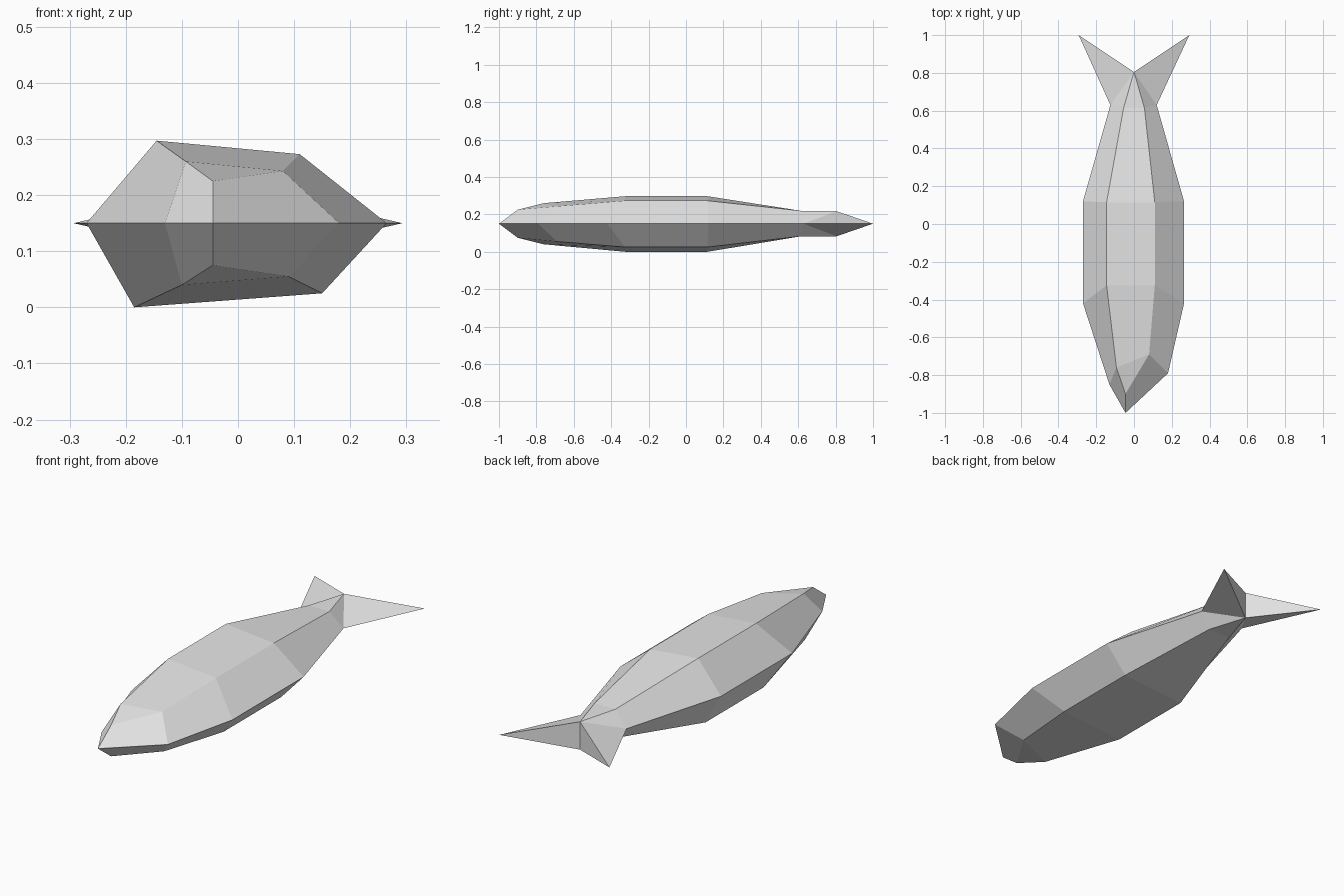
import bpy
import bmesh

cube = bpy.data.objects.get("Cube")
if cube:
    bpy.data.objects.remove(cube)

# Material
grey = bpy.data.materials.new("plain grey")
grey.use_nodes = True
colour = (0.8, 0.8, 0.8, 1)
grey.diffuse_color = colour
grey.node_tree.nodes["Principled BSDF"].inputs["Base Color"].default_value = colour

MID = 0.15  # height of the side seam

# Seam stations: y and x of the right and left side edges, nose to tail
seam = [((-0.13, -0.85), (0.18, -0.79)),
        ((-0.27, -0.42), (0.265, -0.42)),
        ((-0.27, 0.12), (0.265, 0.12)),
        ((-0.125, 0.63), (0.12, 0.63))]

# Ridge stations: (x, y, height from the seam) for the right and left ridges
back = [((-0.093, -0.76, 0.11), (0.08, -0.69, 0.093)),
        ((-0.145, -0.325, 0.147), (0.11, -0.325, 0.123)),
        ((-0.145, 0.115, 0.147), (0.11, 0.115, 0.123)),
        ((-0.055, 0.615, 0.069), (0.055, 0.615, 0.069))]
belly = [((-0.10, -0.76, -0.11), (0.09, -0.69, -0.095)),
         ((-0.185, -0.325, -0.15), (0.15, -0.325, -0.125)),
         ((-0.185, 0.115, -0.15), (0.15, 0.115, -0.125)),
         ((-0.06, 0.615, -0.067), (0.06, 0.615, -0.067))]

bm = bmesh.new()


def point(x, y, h=0):
    return bm.verts.new((x, y, MID + h))


nose = point(-0.045, -1)
edges = [[point(*p) for p in pair] for pair in seam]
tips = [point(-0.293, 1), point(0.293, 1)]
roots = []

# Back and belly shells, each with its snout, flanks and half of the tail fin
for ridge, sign in ((back, 1), (belly, -1)):
    ridges = [[point(*p) for p in pair] for pair in ridge]
    snout = point(-0.045, -0.9, sign * 0.075)
    root = point(0, 0.805, sign * 0.067)
    roots.append(root)
    bm.faces.new((snout, *ridges[0]))
    bm.faces.new((*ridges[-1], root))
    for a, b in zip(ridges, ridges[1:]):
        bm.faces.new((a[0], a[1], b[1], b[0]))
    for side in range(2):
        r = [pair[side] for pair in ridges]
        e = [pair[side] for pair in edges]
        bm.faces.new((nose, e[0], r[0], snout))
        for i in range(len(r) - 1):
            bm.faces.new((e[i], e[i + 1], r[i + 1], r[i]))
        bm.faces.new((e[-1], root, r[-1]))
        bm.faces.new((e[-1], tips[side], root))

# Rear notch between the two fin lobes
for tip in tips:
    bm.faces.new((tip, *roots))

bmesh.ops.recalc_face_normals(bm, faces=bm.faces)
mesh = bpy.data.meshes.new("fish_body")
bm.to_mesh(mesh)
bm.free()
mesh.materials.append(grey)
fish = bpy.data.objects.new("fish_body", mesh)
bpy.context.collection.objects.link(fish)
